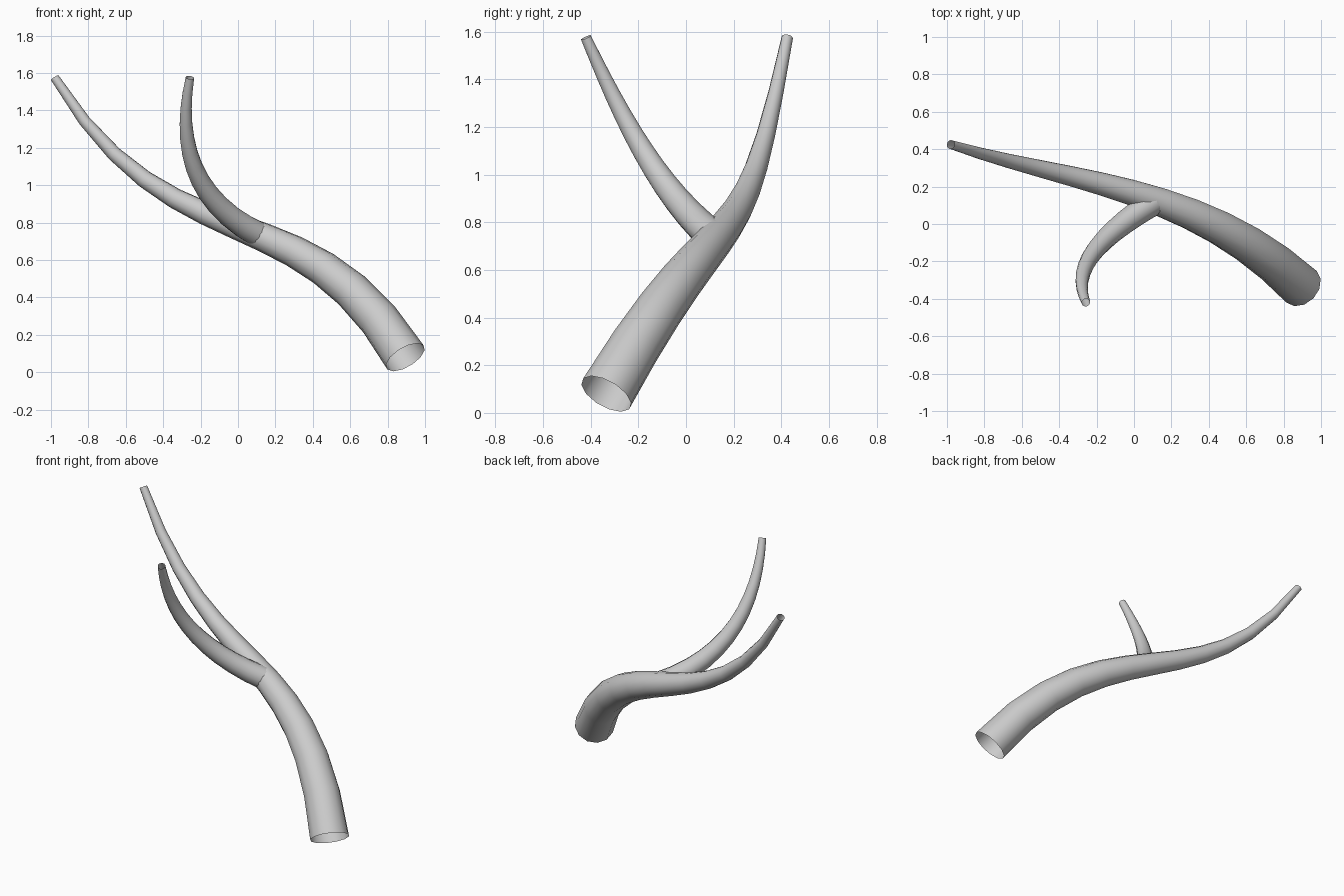
import bpy

if "Cube" in bpy.data.objects:
    bpy.data.objects.remove(bpy.data.objects["Cube"])


def tapered_branch(name, start, handle_a, handle_b, end, r_start, r_end):
    """Open-ended tapered tube along one cubic Bezier segment."""
    curve = bpy.data.curves.new(name, 'CURVE')
    curve.dimensions = '3D'
    curve.fill_mode = 'FULL'
    curve.bevel_depth = 1.0
    curve.bevel_resolution = 4      # 12 sides
    curve.resolution_u = 12
    curve.use_fill_caps = False
    spline = curve.splines.new('BEZIER')
    spline.bezier_points.add(1)
    for p, co, other, r in zip(spline.bezier_points, (start, end),
                               (handle_a, handle_b), (r_start, r_end)):
        p.handle_left_type = p.handle_right_type = 'FREE'
        p.co = co
        p.radius = r
        p.handle_left = p.handle_right = other
    spline.use_smooth = True
    obj = bpy.data.objects.new(name, curve)
    bpy.context.collection.objects.link(obj)

    # Turn the curve into a smooth mesh tube
    bpy.ops.object.select_all(action='DESELECT')
    obj.select_set(True)
    bpy.context.view_layer.objects.active = obj
    bpy.ops.object.convert(target='MESH')
    bpy.ops.object.shade_smooth()
    return bpy.context.view_layer.objects.active


# Long main branch, thick at the foot
tapered_branch("main_branch",
               (0.895, -0.335, 0.08), (0.34, 0.20, 1.0),
               (-0.35, 0.22, 0.535), (-0.98, 0.425, 1.575),
               0.117, 0.024)

# Side branch growing from the middle of the main one
tapered_branch("side_branch",
               (0.12, 0.125, 0.73), (-0.26, -0.11, 0.92),
               (-0.32, -0.27, 1.24), (-0.257, -0.42, 1.575),
               0.070, 0.023)
